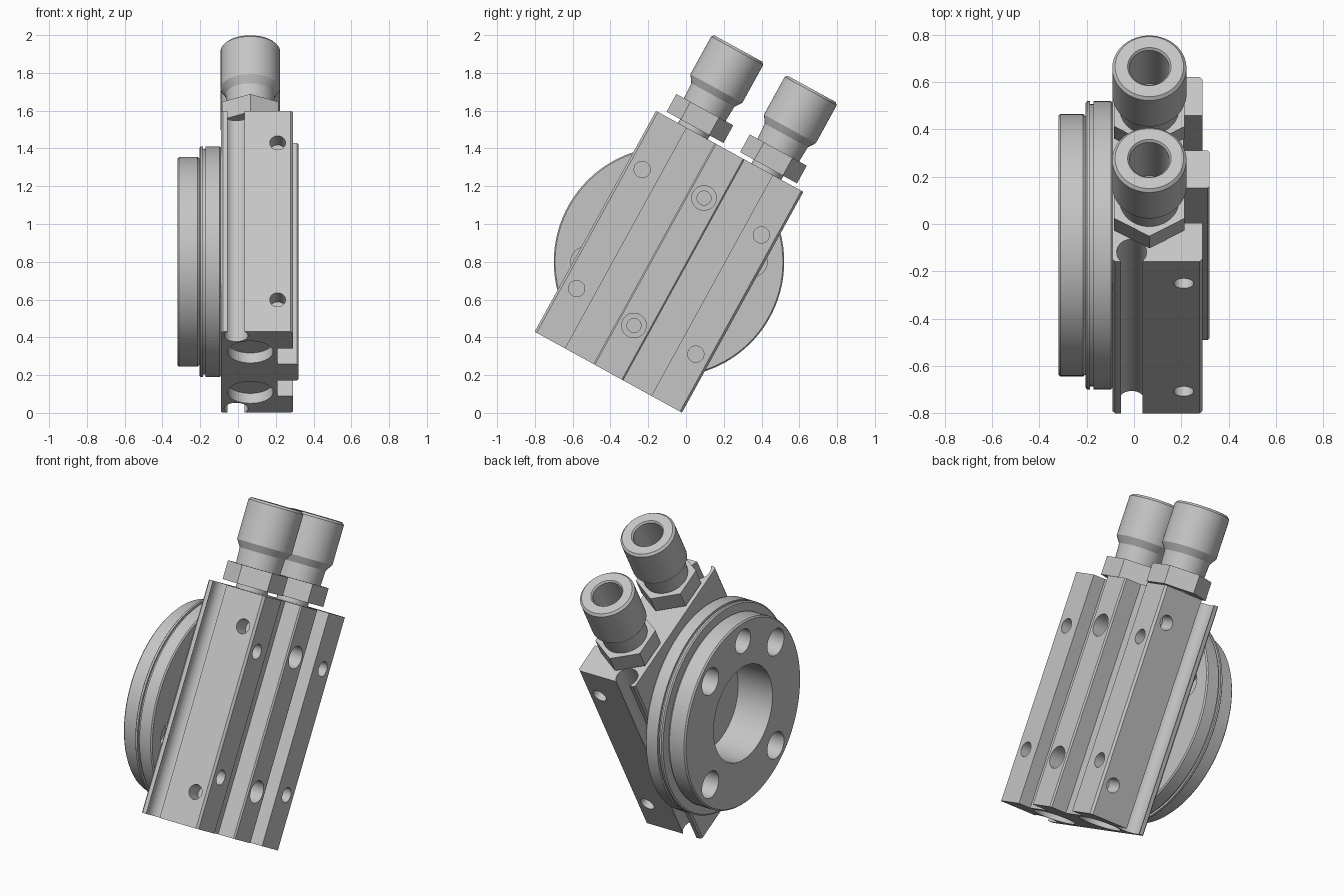
import bpy, bmesh, math
from mathutils import Matrix, Vector

cube = bpy.data.objects.get("Cube")
if cube:
    bpy.data.objects.remove(cube, do_unlink=True)

metal = bpy.data.materials.new("grey metal")
metal.use_nodes = True
GREY = (0.56, 0.56, 0.56, 1)
metal.diffuse_color = GREY
metal.node_tree.nodes["Principled BSDF"].inputs["Base Color"].default_value = GREY

# Frames: the disc is upright, the block and fittings lean back about x
HUB = Matrix.Translation((0, -0.09, 0.80))
LEAN = HUB @ Matrix.Rotation(math.radians(-28.8), 4, 'X')
ALONG_X = Matrix.Rotation(math.pi / 2, 4, 'Y')
ALONG_Y = Matrix.Rotation(-math.pi / 2, 4, 'X')
HALF_W, HALF_L = 0.445, 0.667


def at(x, y, z):
    return Matrix.Translation((x, y, z))


def lathe(bm, profile, matrix, sides=48, closed=False):
    """Revolve (radius, height) points about z, then place by matrix."""
    rings = []
    for r, h in profile:
        rings.append([bm.verts.new(matrix @ Vector((
            r * math.cos(2 * math.pi * i / sides),
            r * math.sin(2 * math.pi * i / sides), h))) for i in range(sides)])
    pairs = list(zip(rings, rings[1:]))
    if closed:
        pairs.append((rings[-1], rings[0]))
    for a, b in pairs:
        for i in range(sides):
            j = (i + 1) % sides
            bm.faces.new((a[i], a[j], b[j], b[i]))


def rod(bm, radius, low, high, matrix, sides=32):
    lathe(bm, [(0, low), (radius, low), (radius, high), (0, high)], matrix, sides)


def finish(name, bm, frame):
    bmesh.ops.remove_doubles(bm, verts=bm.verts, dist=1e-5)
    bmesh.ops.recalc_face_normals(bm, faces=bm.faces)
    mesh = bpy.data.meshes.new(name)
    bm.to_mesh(mesh)
    bm.free()
    mesh.transform(frame)
    mesh.materials.append(metal)
    obj = bpy.data.objects.new(name, mesh)
    bpy.context.collection.objects.link(obj)
    return obj


def activate(obj):
    bpy.ops.object.select_all(action='DESELECT')
    obj.select_set(True)
    bpy.context.view_layer.objects.active = obj


def smooth(obj):
    activate(obj)
    bpy.ops.object.shade_smooth_by_angle(angle=math.radians(28))


def cut(obj, cutter):
    cutter.hide_render = True
    mod = obj.modifiers.new("holes", 'BOOLEAN')
    mod.operation = 'DIFFERENCE'
    mod.solver = 'EXACT'
    mod.object = cutter
    activate(obj)
    bpy.ops.object.modifier_apply(modifier=mod.name)
    bpy.data.objects.remove(cutter, do_unlink=True)


# Block: mirrored cross-section with centre rail, channels and round side slots
half = [(0.32, 0.082), (0.312, 0.09), (0.21, 0.09), (0.21, 0.26), (0.29, 0.26),
        (0.29, 0.433), (0.278, HALF_W)]
for k in range(17):
    a = math.radians(45 - 270 * k / 16)
    half.append((-0.01 + 0.0636 * math.cos(a), 0.40 + 0.0636 * math.sin(a)))
half += [(-0.08, HALF_W), (-0.09, 0.435)]
outline = half + [(x, -u) for x, u in reversed(half)]
bm = bmesh.new()
face = bm.faces.new([bm.verts.new((x, u, -HALF_L)) for x, u in outline])
top = bmesh.ops.extrude_face_region(bm, geom=[face])
bmesh.ops.translate(bm, vec=(0, 0, 2 * HALF_L),
                    verts=[g for g in top["geom"] if isinstance(g, bmesh.types.BMVert)])
block = finish("block", bm, LEAN)

# Block holes: counterbores, corner holes, side holes and cylinder bores
bm = bmesh.new()
for s in (-1, 1):
    lathe(bm, [(0, 0.05), (0.037, 0.05), (0.037, 0.22), (0.065, 0.22), (0.065, 0.4), (0, 0.4)],
          at(0, 0, s * 0.385) @ ALONG_X, 32)
    rod(bm, 0.12, -0.1, 0.06, at(0.065, s * 0.222, -HALF_L), 48)
    for t in (-1, 1):
        rod(bm, 0.043, 0.15, 0.4, at(0, s * 0.36, t * 0.36) @ ALONG_X)
        rod(bm, 0.042, -0.1, 0.1, at(0.21, s * HALF_W, t * 0.474) @ ALONG_Y)
cut(block, finish("block_cutter", bm, LEAN))
smooth(block)

# Flanged ring disc with a rim groove
bm = bmesh.new()
lathe(bm, [(0.282, -0.32), (0.547, -0.32), (0.555, -0.312), (0.555, -0.215),
           (0.547, -0.205), (0.602, -0.205), (0.61, -0.198), (0.61, -0.186),
           (0.597, -0.186), (0.597, -0.172), (0.61, -0.172), (0.61, -0.097),
           (0.603, -0.09), (0.282, -0.09)], ALONG_X, 96, closed=True)
disc = finish("flange_disc", bm, HUB)

# Disc holes: four bolts and a dowel in front, two pockets behind
bm = bmesh.new()
for s in (-1, 1):
    for t in (-1, 1):
        rod(bm, 0.08, -0.4, -0.12, at(0, s * 0.313, t * 0.313) @ ALONG_X)
    rod(bm, 0.08, -0.17, 0.0, at(0, s * 0.44, 0) @ ALONG_X)
rod(bm, 0.072, -0.4, -0.12, at(0, 0, 0.438) @ ALONG_X)
cut(disc, finish("disc_cutter", bm, HUB))
smooth(disc)

# Two hose fittings: hex nut on a short stem, then a bored cap
for name, u in (("front", -0.222), ("back", 0.222)):
    place = at(0.065, u, 0)
    bm = bmesh.new()
    rod(bm, 0.09, 0.60, 0.72, place)
    smooth(finish(name + "_fitting_stem", bm, LEAN))
    bm = bmesh.new()
    rod(bm, 0.172, 0.69, 0.797, place @ Matrix.Rotation(math.pi / 2, 4, 'Z'), 6)
    finish(name + "_fitting_nut", bm, LEAN)
    bm = bmesh.new()
    lathe(bm, [(0, 0.78), (0.125, 0.78), (0.13, 0.885), (0.157, 0.925), (0.157, 1.153),
               (0.145, 1.166), (0.092, 1.166), (0.084, 1.156), (0.084, 0.86), (0, 0.86)],
          place, 64)
    smooth(finish(name + "_fitting_cap", bm, LEAN))
